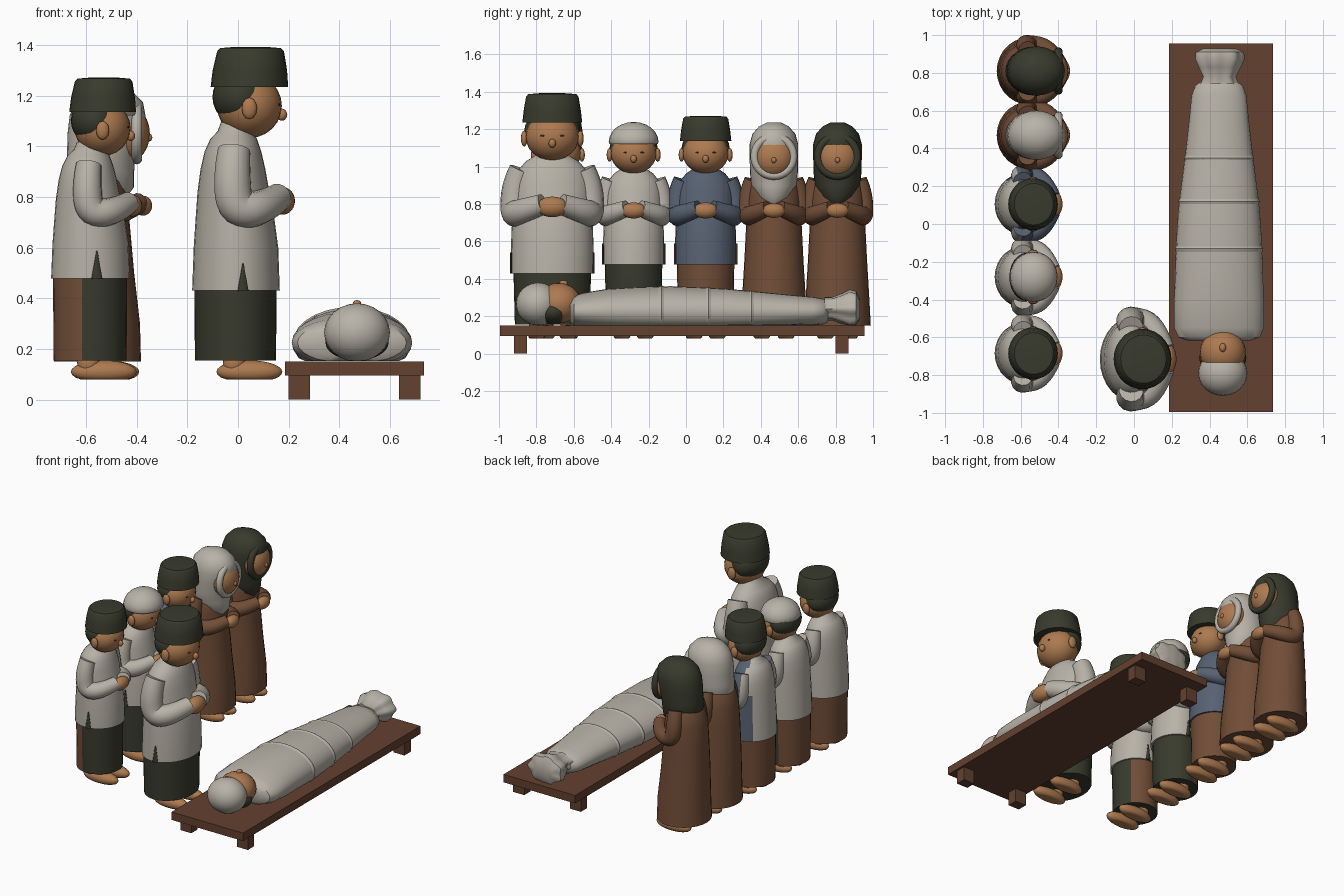
import bpy, bmesh, math
from mathutils import Matrix, Vector

if "Cube" in bpy.data.objects:
    bpy.data.objects.remove(bpy.data.objects["Cube"])

def mat(name, c):
    m = bpy.data.materials.new(name)
    m.diffuse_color = (*c, 1)
    m.use_nodes = True
    m.node_tree.nodes["Principled BSDF"].inputs["Base Color"].default_value = m.diffuse_color
    return m

WHITE = mat("off_white_cloth", (0.48, 0.45, 0.39))
GREEN = mat("dark_green_cloth", (0.040, 0.043, 0.026))
SKIN = mat("skin", (0.42, 0.195, 0.08))
BROWN = mat("brown_cloth", (0.165, 0.075, 0.038))
WOOD = mat("wood", (0.125, 0.052, 0.029))
BLUE = mat("blue_cloth", (0.095, 0.12, 0.165))

def paint(ob, mats, rule=None, angle=40):
    """Assign materials, colour faces by normal rule, smooth."""
    for m in mats:
        ob.data.materials.append(m)
    if rule:
        for p in ob.data.polygons:
            p.material_index = rule(p.normal)
    bpy.ops.object.select_all(action='DESELECT')
    ob.select_set(True)
    bpy.context.view_layer.objects.active = ob
    bpy.ops.object.shade_smooth_by_angle(angle=math.radians(angle))

def finish(name, bm, mats, rule=None, angle=40):
    bmesh.ops.recalc_face_normals(bm, faces=bm.faces)
    me = bpy.data.meshes.new(name)
    bm.to_mesh(me)
    bm.free()
    ob = bpy.data.objects.new(name, me)
    bpy.context.collection.objects.link(ob)
    paint(ob, mats, rule, angle)
    return ob

def loft(name, rings, mats, rule=None, along='z', floor=-1, seg=28, ripple=0):
    """rings: (t, centre a, centre b, radius a, radius b) along z or y."""
    bm = bmesh.new()
    loops = []
    for t, ca, cb, ra, rb in rings:
        loop = []
        for i in range(seg):
            a = 2 * math.pi * i / seg
            k = 1 + ripple * math.cos(7 * a)
            u, v = ca + ra * k * math.cos(a), cb + rb * k * math.sin(a)
            loop.append(bm.verts.new((u, v, t) if along == 'z' else (u, t, max(floor, v))))
        loops.append(loop)
    for p, q in zip(loops, loops[1:]):
        for i in range(seg):
            j = (i + 1) % seg
            bm.faces.new((p[i], p[j], q[j], q[i]))
    bm.faces.new(loops[0])
    bm.faces.new(loops[-1])
    return finish(name, bm, mats, rule)

def ball(name, c, r, mats, rule=None, floor=-1, seg=24):
    bm = bmesh.new()
    bmesh.ops.create_uvsphere(bm, u_segments=seg, v_segments=seg // 2, radius=1,
                              matrix=Matrix.Translation(c) @ Matrix.Diagonal((*r, 1)))
    for v in bm.verts:
        v.co.z = max(v.co.z, floor)
    return finish(name, bm, mats, rule, 60)

def box(name, lo, hi, m):
    bm = bmesh.new()
    lo, hi = Vector(lo), Vector(hi)
    bmesh.ops.create_cube(bm, size=1, matrix=Matrix.Translation((lo + hi) / 2)
                          @ Matrix.Diagonal((*(hi - lo), 1)))
    return finish(name, bm, [m])

def tube(name, pts, mats, rule=None):
    """pts: (position, radius)"""
    cu = bpy.data.curves.new(name, 'CURVE')
    cu.dimensions = '3D'
    cu.bevel_depth, cu.bevel_resolution, cu.use_fill_caps = 1, 5, True
    s = cu.splines.new('NURBS')
    s.points.add(len(pts) - 1)
    for p, (co, r) in zip(s.points, pts):
        p.co, p.radius = (*co, 1), r
    s.order_u, s.use_endpoint_u, s.resolution_u = 3, True, 5
    ob = bpy.data.objects.new(name, cu)
    bpy.context.collection.objects.link(ob)
    bpy.ops.object.select_all(action='DESELECT')
    ob.select_set(True)
    bpy.context.view_layer.objects.active = ob
    bpy.ops.object.convert(target='MESH')
    paint(bpy.context.object, mats, rule)

def arms_hands_feet(n, P, k, y, fx, foot_y, sleeve, rule=None):
    for s, side in ((1, "left"), (-1, "right")):
        tube(f"{n}_{side}_sleeve",
             [(P(-.015, .165 * s, .985), .065 * k), (P(-.025, .20 * s, .90), .073 * k),
              (P(-.015, .205 * s, .745), .075 * k), (P(.10, .185 * s, .755), .068 * k),
              (P(.16, .05 * s, .80), .055 * k)], sleeve, rule)
        ball(f"{n}_{side}_foot", (fx, y + foot_y * s, .11), (.13, .048, .045), [SKIN], floor=.08)
        ball(f"{n}_{side}_ankle", (fx - .06, y + foot_y * s, .145), (.045, .04, .06), [SKIN], floor=.09)
    ball(f"{n}_hands", P(.175, 0, .785), (.05 * k, .085 * k, .055 * k), [SKIN])

def man(n, x, y, k, hk, sx, sy, z0, sz, skirt, skirt_rule, shirt, shirt_rule, dome=False):
    def P(a, b, c):
        return (x + a * sx, y + b * sy, z0 + c * sz)
    def R(rings):
        return [(z0 + z * sz, x + cx * sx, y, rx * sx, ry * sy) for z, cx, rx, ry in rings]
    # sarong and shirt
    hem = z0 + .43 * sz
    loft(f"{n}_sarong", [(.155, x - .01 * sx, y, .16 * sx, .20 * sy),
                         (hem + .03, x - .01 * sx, y, .163 * sx, .208 * sy)], skirt, skirt_rule)
    loft(f"{n}_shirt", R([(.43, -.008, .173, .222), (.6, -.008, .167, .22), (.72, -.012, .155, .215),
                          (.82, -.018, .142, .21), (.91, -.02, .128, .205), (.98, -.02, .112, .185),
                          (1.03, -.017, .092, .14), (1.06, -.012, .068, .09), (1.095, -.01, .058, .07)]),
         shirt, shirt_rule)
    for s in (-1, 1):   # side slits
        cy = y + .221 * sy * s
        loft(f"{n}_slit", [(hem - .002, x + .02 * sx, cy, .022, .006),
                           (hem + .11, x + .02 * sx, cy, .002, .006)], skirt[:1], seg=8)
    arms_hands_feet(n, P, k, y, x + .045, .42 * .2 * sy, shirt, shirt_rule)
    # head, placed relative to its own centre
    hx, _, hz = P(.045, 0, 1.16)
    hz += .01 * (1 - sz)
    def H(a, b, c):
        return (hx + (a - .045) * .92 * hk, y + b * hk, hz + (c - 1.16) * hk)
    def S(a, b, c):
        return (a * .95 * hk, b * hk, c * hk)
    ball(f"{n}_head", H(.045, 0, 1.16), S(.135, .143, .127), [SKIN])
    ball(f"{n}_hair", H(.005, 0, 1.195), S(.115, .149, .11), [GREEN])
    ball(f"{n}_nose", H(.185, 0, 1.125), S(.022, .02, .024), [SKIN], seg=12)
    loft(f"{n}_neck", [(H(0, 0, .99)[2], hx - .035, y, .055 * hk, .06 * hk),
                       (H(0, 0, 1.12)[2], hx - .02, y, .055 * hk, .06 * hk)], [SKIN])
    for s in (-1, 1):
        ball(f"{n}_ear", H(.045, .15 * s, 1.15), S(.032, .018, .043), [SKIN], seg=12)
        ball(f"{n}_eye", H(.173, .052 * s, 1.165), S(.005, .014, .005), [GREEN], seg=8)
    if dome:
        c = H(.05, 0, 1.23)
        ball(f"{n}_cap", (c[0], y, c[2]), S(.155, .155, .125), [WHITE], floor=c[2] - .01)
    else:
        loft(f"{n}_cap", [(H(0, 0, z)[2], H(cx, 0, 0)[0], y, rx * hk, ry * hk) for z, cx, rx, ry in
                          ((1.235, .045, .153, .16), (1.3, .047, .147, .153), (1.375, .05, .132, .14),
                           (1.388, .05, .12, .128), (1.393, .05, .06, .065))], [GREEN])

def woman(n, y, scarf):
    x = -.555
    loft(f"{n}_dress", [(.15, x, y, .172, .178), (.3, x, y, .168, .17), (.5, x - .01, y, .155, .158),
                        (.7, x - .015, y, .142, .148), (.82, x - .015, y, .132, .145),
                        (.91, x - .01, y, .115, .13), (.98, x, y, .07, .08)], [BROWN])
    def P(a, b, c):
        return (-.55 + a, y + b * .68, .13 + c * .81)
    arms_hands_feet(n, P, .72, y, -.52, .065, [BROWN])
    # draped headscarf with a rim around the face
    loft(f"{n}_headscarf", [(.80, -.50, y, .06, .05), (.84, -.525, y, .115, .09), (.90, -.545, y, .135, .122),
                            (.97, -.54, y, .135, .128), (1.05, -.525, y, .148, .13),
                            (1.12, -.515, y, .15, .13), (1.175, -.51, y, .135, .115),
                            (1.215, -.51, y, .095, .08), (1.237, -.51, y, .04, .035)], [scarf])
    ball(f"{n}_face", (-.43, y, 1.05), (.082, .108, .11), [SKIN])
    ball(f"{n}_nose", (-.352, y, 1.035), (.014, .014, .016), [SKIN], seg=12)
    bpy.ops.mesh.primitive_torus_add(location=(-.40, y, 1.055), rotation=(0, math.pi / 2, 0),
                                     major_radius=.104, minor_radius=.022,
                                     major_segments=28, minor_segments=10)
    bpy.context.object.name = f"{n}_scarf_rim"
    paint(bpy.context.object, [scarf])

# leader in front
man("leader", 0, -.715, 1, 1, 1, 1, 0, 1, [GREEN], None, [WHITE], None)
# row behind: (offset y, sarong, rule, shirt, rule, dome cap)
back_brown = lambda n: int(n.x < -.3 or n.y > .6)
front_green = lambda n: int(n.x < -.2)
front_blue = lambda n: int(n.x < -.25 and n.y < .8)
row = (("first_man", -.685, [GREEN, BROWN], back_brown, [WHITE], None, False),
       ("second_man", -.28, [GREEN, BROWN], front_green, [WHITE], None, True),
       ("third_man", .105, [BROWN], None, [BLUE, WHITE], front_blue, False))
for n, y, sk, sr, sh, shr, dome in row:
    man(n, -.575, y, .78, .86, .9, .74, .13, .81, sk, sr, sh, shr, dome)
woman("first_woman", .47, WHITE)
woman("second_woman", .81, GREEN)

# wooden bier
box("bier_top", (.185, -.995, .095), (.735, .955, .15), WOOD)
for lx in (.2, .635):
    for ly in (-.92, .8):
        box("bier_leg", (lx, ly, 0), (lx + .085, ly + .07, .1), WOOD)

# shrouded body with a tied end
loft("shroud", [(y, .45, .225, rx, rz) for y, rx, rz in
                ((-.62, .16, .06), (-.60, .215, .085), (-.55, .238, .10), (-.42, .238, .122), (-.25, .232, .132),
                 (-.08, .226, .136), (.08, .215, .13), (.22, .198, .122), (.4, .175, .105),
                 (.55, .158, .09), (.68, .145, .078), (.735, .125, .068), (.76, .085, .055))],
     [WHITE], along='y', floor=.152)
loft("shroud_tied_end", [(y, .45, .24, rx, rz) for y, rx, rz in
                         ((.74, .10, .06), (.78, .085, .06), (.83, .11, .078), (.875, .128, .1),
                          (.91, .125, .092), (.93, .08, .05))],
     [WHITE], along='y', floor=.152, seg=42, ripple=.06)
for i, (y, rx, rz) in enumerate(((-.13, .231, .138), (.12, .213, .131), (.35, .184, .111))):
    loft(f"shroud_fold_{i}", [(y - .02, .45, .225, rx - .004, rz - .004), (y, .45, .225, rx + .003, rz + .003),
                              (y + .02, .45, .225, rx - .008, rz - .008)], [WHITE], along='y', floor=.152)
# head of the body
ball("body_face", (.47, -.68, .27), (.122, .12, .108), [SKIN], floor=.152)
ball("body_nose", (.47, -.655, .375), (.018, .024, .018), [SKIN], seg=12)
ball("body_hair", (.47, -.71, .225), (.125, .085, .07), [GREEN], floor=.152)
ball("body_cap", (.47, -.79, .265), (.13, .12, .115), [WHITE], floor=.152)
